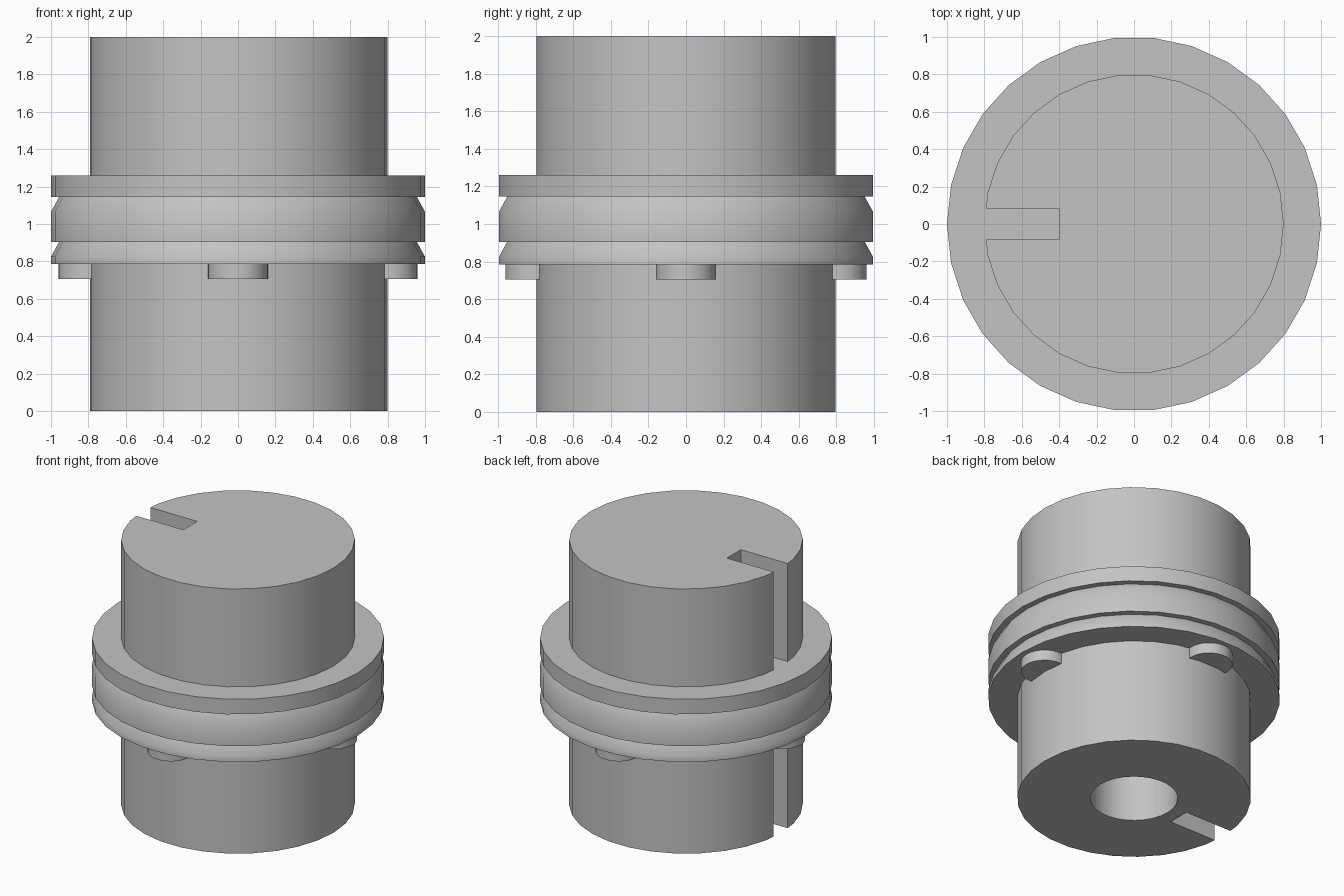
import bpy
import bmesh
import math
from mathutils import Matrix

cube = bpy.data.objects.get("Cube")
if cube:
    bpy.data.objects.remove(cube, do_unlink=True)

SIDES = 30
BODY_R = 0.8
FLANGE_BOTTOM, FLANGE_TOP, HEIGHT = 0.785, 1.26, 2.0

grey = bpy.data.materials.new("plain grey")
grey.use_nodes = True
colour = (0.55, 0.55, 0.55, 1)
grey.diffuse_color = colour
grey.node_tree.nodes["Principled BSDF"].inputs["Base Color"].default_value = colour


def add_object(name, bm):
    mesh = bpy.data.meshes.new(name)
    bmesh.ops.recalc_face_normals(bm, faces=bm.faces)
    bm.to_mesh(mesh)
    bm.free()
    mesh.materials.append(grey)
    obj = bpy.data.objects.new(name, mesh)
    bpy.context.collection.objects.link(obj)
    return obj


def lathe(name, profile, x=0, y=0, sides=SIDES):
    """Closed solid of revolution from (radius, z) points, capped at both ends."""
    bm = bmesh.new()
    rings = []
    for r, z in profile:
        angles = [math.tau * i / sides for i in range(sides)]
        rings.append([bm.verts.new((x + r * math.cos(a), y + r * math.sin(a), z))
                      for a in angles])
    for low, high in zip(rings, rings[1:]):
        for i in range(sides):
            j = (i + 1) % sides
            bm.faces.new((low[i], low[j], high[j], high[i]))
    bm.faces.new(rings[0])
    bm.faces.new(rings[-1])
    return add_object(name, bm)


def box(name, low, high):
    bm = bmesh.new()
    size = [b - a for a, b in zip(low, high)]
    centre = [(a + b) / 2 for a, b in zip(low, high)]
    bmesh.ops.create_cube(bm, size=1, matrix=Matrix.Translation(centre) @ Matrix.Diagonal((*size, 1)))
    return add_object(name, bm)


def select(obj):
    bpy.ops.object.select_all(action="DESELECT")
    obj.select_set(True)
    bpy.context.view_layer.objects.active = obj


def cut(obj, cutter):
    cutter.hide_render = True
    mod = obj.modifiers.new("cut", "BOOLEAN")
    mod.operation = "DIFFERENCE"
    mod.solver = "EXACT"
    mod.object = cutter
    select(obj)
    bpy.ops.object.modifier_apply(modifier=mod.name)
    bpy.data.objects.remove(cutter, do_unlink=True)


def cut_slot(obj, bottom, top):
    cut(obj, box("slot_cutter", (-1.2, -0.083, bottom), (-0.4, 0.083, top)))


# Upper drum with its slot
upper_drum = lathe("upper_drum", [(BODY_R, FLANGE_TOP), (BODY_R, HEIGHT)])
cut_slot(upper_drum, FLANGE_TOP - 0.1, HEIGHT + 0.1)

# Lower drum with slot and blind bore
lower_drum = lathe("lower_drum", [(BODY_R, 0), (BODY_R, FLANGE_BOTTOM)])
cut_slot(lower_drum, -0.1, FLANGE_BOTTOM + 0.1)
cut(lower_drum, lathe("bore_cutter", [(0.3, -0.1), (0.3, FLANGE_BOTTOM + 0.1)]))

# Stepped flange with two chamfered shoulders
flange = lathe("flange", [
    (1, FLANGE_BOTTOM), (1, 0.825), (0.956, 0.905),
    (1, 0.905), (1, 1.065), (0.956, 1.145),
    (1, 1.145), (1, FLANGE_TOP)])

# Four short lugs under the flange
parts = [upper_drum, lower_drum, flange]
for side, x, y in (("left", 1, 0), ("back", 0, 1), ("right", -1, 0), ("front", 0, -1)):
    parts.append(lathe(side + "_lug", [(0.16, 0.705), (0.16, FLANGE_BOTTOM)],
                       x * BODY_R, y * BODY_R))

for part in parts:
    select(part)
    bpy.ops.object.shade_smooth_by_angle(angle=math.radians(30))
